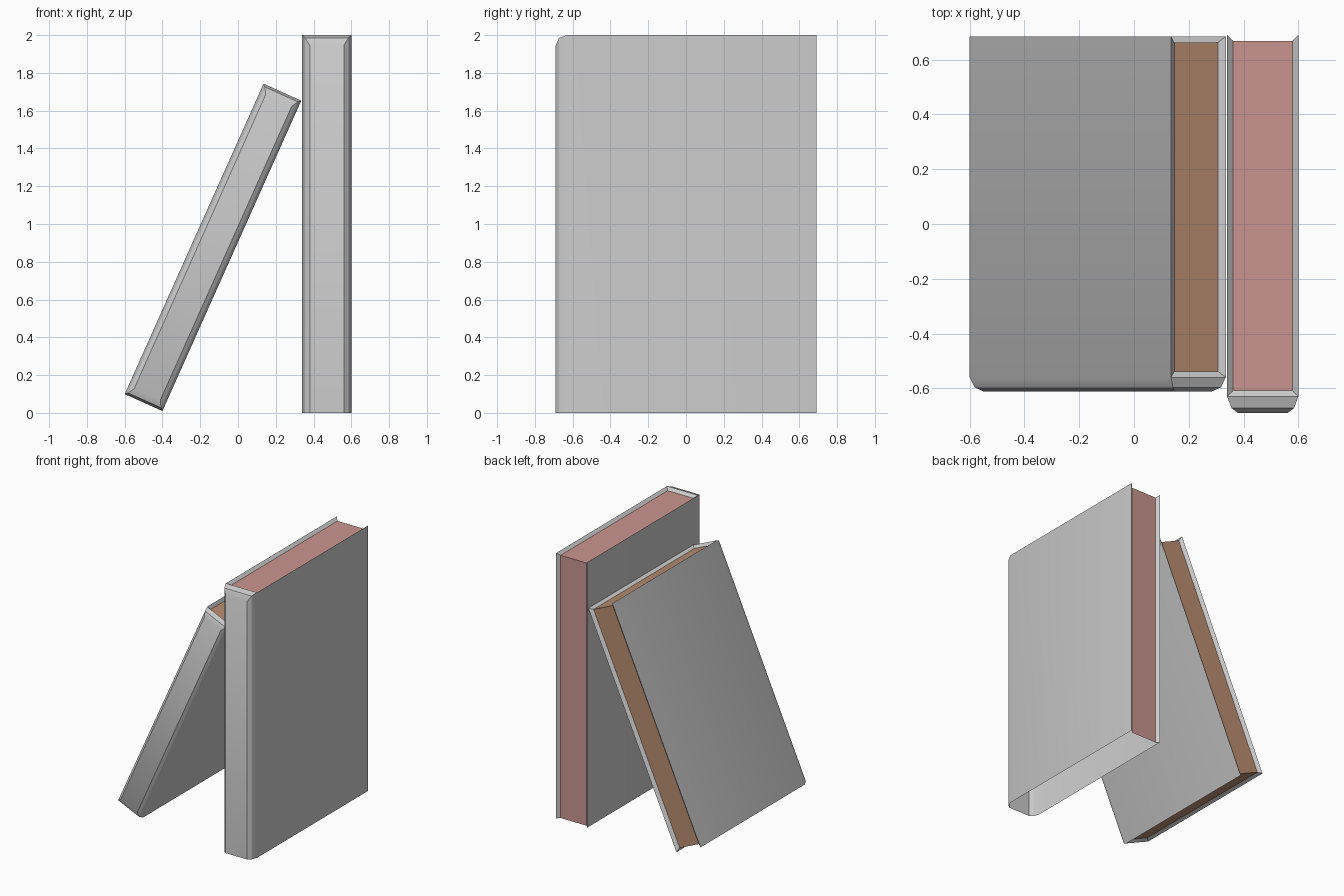
import bpy
import bmesh
import math

cube = bpy.data.objects.get("Cube")
if cube:
    bpy.data.objects.remove(cube, do_unlink=True)


def material(name, rgb):
    mat = bpy.data.materials.new(name)
    mat.use_nodes = True
    mat.diffuse_color = (*rgb, 1)
    mat.node_tree.nodes["Principled BSDF"].inputs["Base Color"].default_value = (*rgb, 1)
    return mat


cover_gray = material("cover gray", (0.6, 0.6, 0.6))
page_pink = material("page pink", (0.59, 0.30, 0.28))
page_tan = material("page tan", (0.49, 0.27, 0.165))

INSET = 0.022   # cover thickness
RECESS = 0.02   # how far the pages sit below the cover edge


def book(name, pages, width, height, hinge, back, spine, open_bottom, location, lean=0):
    """Hard cover with a rounded spine, wrapped around a recessed page block."""
    bm = bmesh.new()
    half = width / 2
    # right half of the outline from the back edge to the spine: side inset, y, end drop
    outline = [(0, back, 0), (0, hinge, 0)] + [(i, hinge - dy, drop) for i, dy, drop in spine]

    def column(x, y, drop):
        low = 0 if open_bottom else drop
        return bm.verts.new((x, y, low)), bm.verts.new((x, y, height - drop))

    right = [column(half - i, y, d) for i, y, d in outline]
    left = [column(i - half, y, d) for i, y, d in outline]
    page_right = [column(half - INSET, y, RECESS) for y in (back - INSET, hinge + INSET)]
    page_left = [column(INSET - half, y, RECESS) for y in (back - INSET, hinge + INSET)]

    def wall(a, b, mat=0):
        bm.faces.new((a[0], b[0], b[1], a[1])).material_index = mat

    # cover sides, spine and the strips at the back edge
    around = right + left[::-1]
    for a, b in zip(around, around[1:]):
        wall(a, b)
    wall(right[0], page_right[0])
    wall(left[0], page_left[0])
    wall(page_right[0], page_left[0], 1)

    # ends: rounded spine cap, cover rim and page surface
    for e in ((1,) if open_bottom else (0, 1)):
        for k in range(1, len(right) - 1):
            bm.faces.new((right[k][e], left[k][e], left[k + 1][e], right[k + 1][e]))
        for side, page in ((right, page_right), (left, page_left)):
            bm.faces.new((side[0][e], side[1][e], page[1][e], page[0][e]))
        bm.faces.new((right[1][e], left[1][e], page_left[1][e], page_right[1][e]))
        bm.faces.new((page_right[0][e], page_right[1][e],
                      page_left[1][e], page_left[0][e])).material_index = 1

    bmesh.ops.recalc_face_normals(bm, faces=bm.faces)
    mesh = bpy.data.meshes.new(name)
    bm.to_mesh(mesh)
    bm.free()
    mesh.materials.append(cover_gray)
    mesh.materials.append(pages)
    obj = bpy.data.objects.new(name, mesh)
    bpy.context.collection.objects.link(obj)
    obj.location = location
    obj.rotation_euler.y = lean
    bpy.ops.object.select_all(action="DESELECT")
    obj.select_set(True)
    bpy.context.view_layer.objects.active = obj
    bpy.ops.object.shade_smooth_by_angle(angle=math.radians(30))
    return obj


# Upright book
book("upright_book", page_pink, 0.26, 2.0, -0.63, 0.69,
     [(0.016, 0.042, 0.015), (0.04, 0.06, 0.055)], True, (0.47, 0, 0))

# Leaning book, resting on its lower right edge
lean = math.radians(24.1)
w = 0.219
book("leaning_book", page_tan, w, 1.8, -0.56, 0.685,
     [(0.014, 0.036, 0.013), (0.034, 0.051, 0.048)], False,
     (-0.4 - w / 2 * math.cos(lean), 0, 0.01 + w / 2 * math.sin(lean)), lean)
